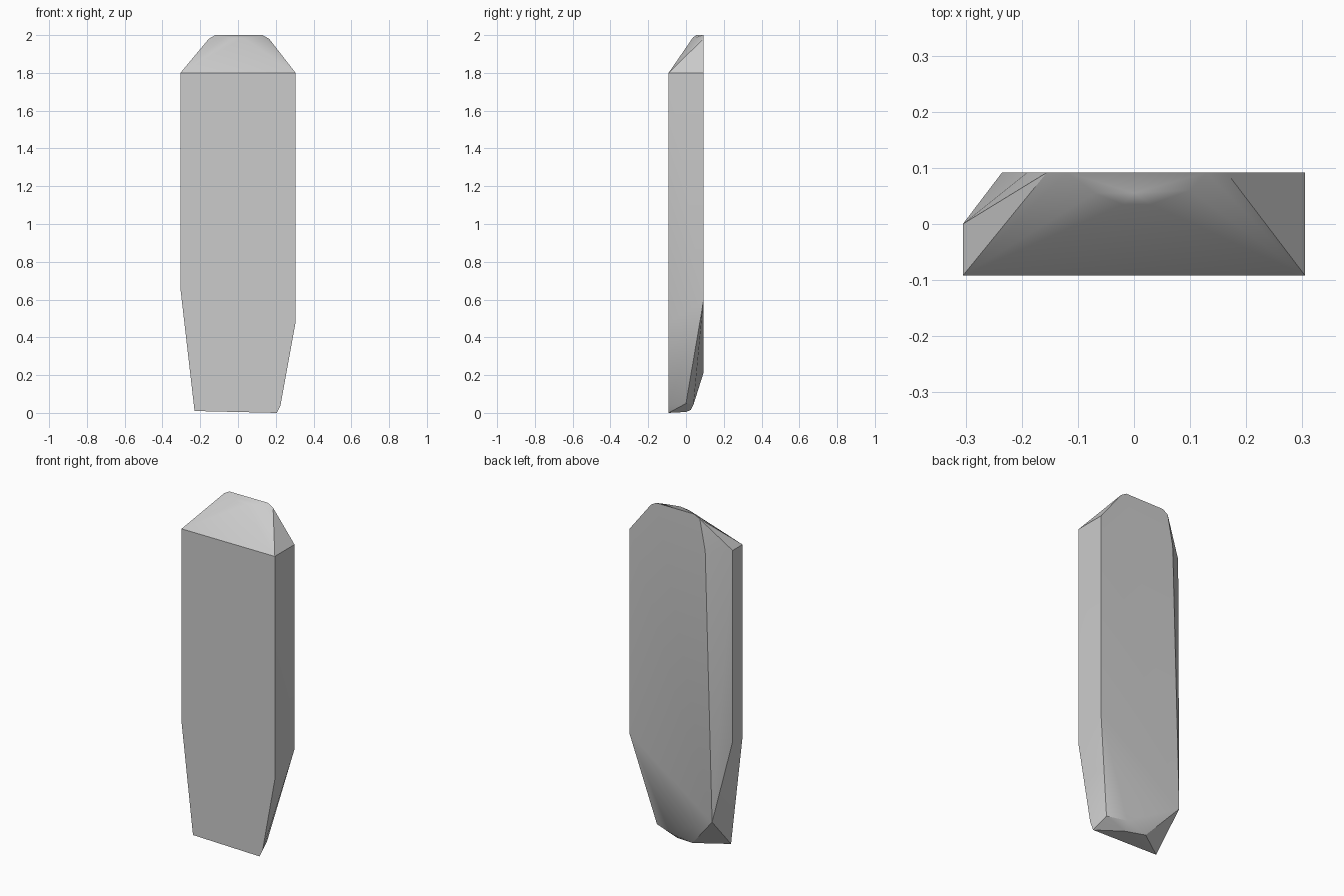
import bpy
import bmesh
import math

# Remove the default cube
default_cube = bpy.data.objects.get("Cube")
if default_cube:
    bpy.data.objects.remove(default_cube, do_unlink=True)


def make_material(name, colour):
    material = bpy.data.materials.new(name)
    material.use_nodes = True
    material.diffuse_color = colour
    shader = material.node_tree.nodes["Principled BSDF"]
    shader.inputs["Base Color"].default_value = colour
    return material


def hull_object(name, points, material):
    """Wrap the corner points in a convex skin with clean flat faces."""
    mesh = bpy.data.meshes.new(name)
    bm = bmesh.new()
    for point in points:
        bm.verts.new(point)
    bmesh.ops.convex_hull(bm, input=bm.verts[:])
    loose = [vert for vert in bm.verts if not vert.link_faces]
    bmesh.ops.delete(bm, geom=loose, context="VERTS")
    bmesh.ops.dissolve_limit(bm, angle_limit=math.radians(0.5),
                             verts=bm.verts[:], edges=bm.edges[:])
    bmesh.ops.recalc_face_normals(bm, faces=bm.faces[:])
    bm.to_mesh(mesh)
    bm.free()
    mesh.materials.append(material)
    stone = bpy.data.objects.new(name, mesh)
    bpy.context.scene.collection.objects.link(stone)
    return stone


half_width = 0.305
half_depth = 0.092
shoulder = 1.8
top = 2.0

# Flat front outline: wide shoulders, tapered foot
front_outline = [
    (-half_width, shoulder), (half_width, shoulder),
    (half_width, 0.48), (0.225, 0.04), (0.205, 0),
    (-0.23, 0.01), (-half_width, 0.66),
]
# Flat back outline: rounded peak, slanted lower end
back_outline = [
    (half_width, shoulder), (half_width, 0.59),
    (-0.235, 0.21), (-0.19, shoulder),
    (-0.155, 1.98), (0.165, 1.98), (-0.12, top), (0.13, top),
]
corners = [(x, -half_depth, z) for x, z in front_outline]
corners += [(x, half_depth, z) for x, z in back_outline]

# Chamfered back corner
corners += [(-half_width, 0, z) for z in (shoulder, 0.67)]

# Softened brow of the peak
corners += [
    (-0.07, 0.055, 1.99), (-0.02, 0.035, 1.985),
    (0.03, 0.035, 1.985), (0.1, 0.06, 1.99), (0, 0.055, top),
]
# Rounded underside
corners += [
    (0.19, 0, 0.05), (0.08, 0.04, 0.045),
    (-0.06, 0.025, 0.015), (0.06, 0, 0.005),
]

grey = make_material("stone grey", (0.6, 0.6, 0.6, 1))
slab = hull_object("stone_slab", corners, grey)

# Smooth the shallow facets, keep the main edges crisp
bpy.ops.object.select_all(action="DESELECT")
slab.select_set(True)
bpy.context.view_layer.objects.active = slab
bpy.ops.object.shade_smooth_by_angle(angle=math.radians(30))
